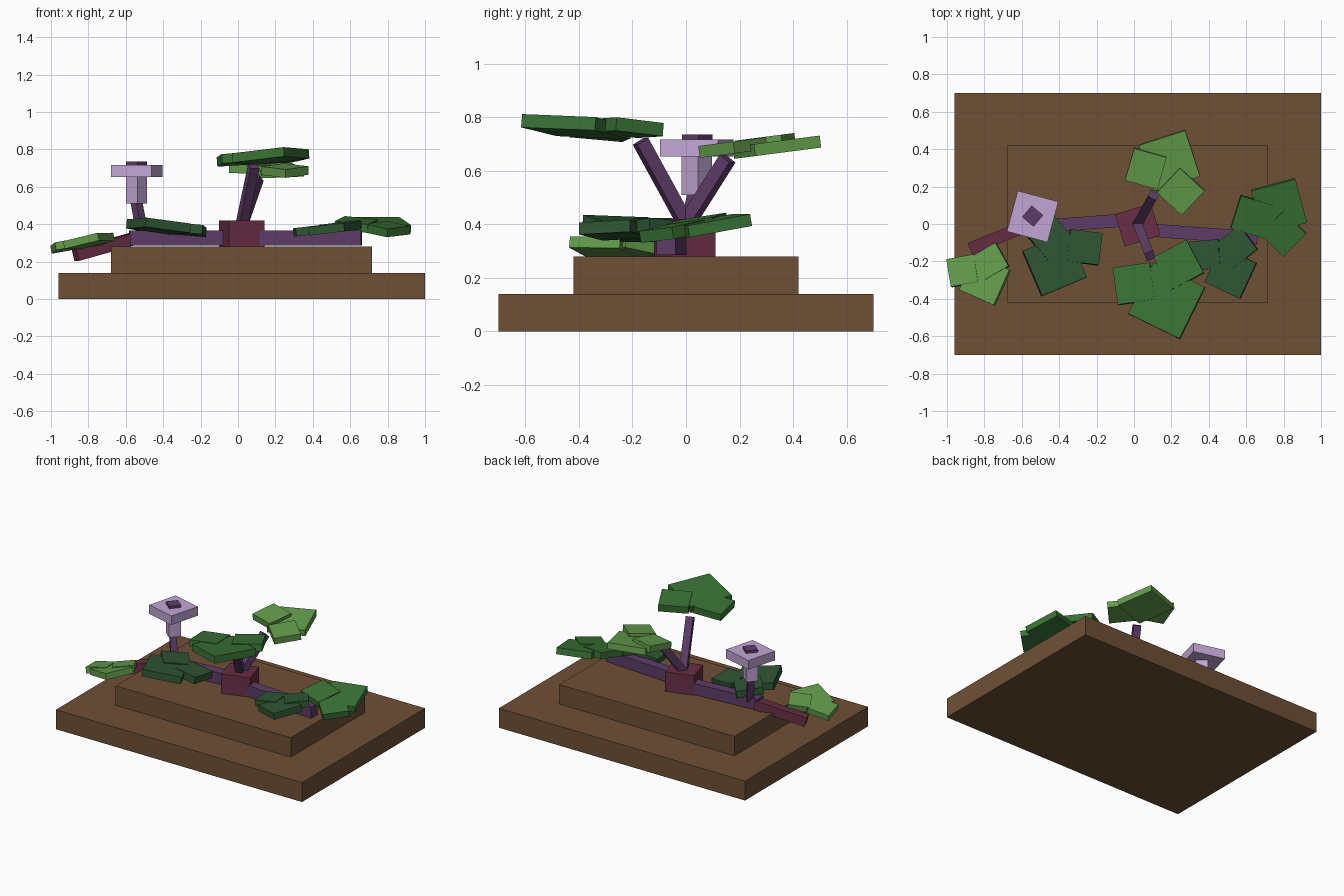
import bpy
import bmesh
from math import radians
from mathutils import Matrix, Vector

cube = bpy.data.objects.get("Cube")
if cube:
    bpy.data.objects.remove(cube, do_unlink=True)


def material(name, rgb):
    lin = [((c / 255 + 0.055) / 1.055) ** 2.4 for c in rgb] + [1]
    m = bpy.data.materials.new(name)
    m.use_nodes = True
    m.diffuse_color = lin
    m.node_tree.nodes["Principled BSDF"].inputs["Base Color"].default_value = lin
    return m


soil = material("soil_brown", (110, 80, 54))
maroon = material("root_maroon", (104, 46, 68))
purple = material("stem_purple", (94, 60, 104))
lilac = material("cap_lilac", (194, 166, 212))
light = material("leaf_light_green", (99, 156, 75))
mid = material("leaf_mid_green", (57, 115, 53))
dark = material("leaf_dark_green", (47, 86, 51))


def add_box(bm, loc, size, rot):
    bmesh.ops.create_cube(bm, size=1, matrix=Matrix.LocRotScale(Vector(loc), rot, Vector(size)))


def finish(name, bm, mat):
    mesh = bpy.data.meshes.new(name)
    bm.to_mesh(mesh)
    bm.free()
    mesh.materials.append(mat)
    obj = bpy.data.objects.new(name, mesh)
    bpy.context.collection.objects.link(obj)


def block(name, loc, size, mat, turn=0):
    bm = bmesh.new()
    add_box(bm, loc, size, Matrix.Rotation(radians(turn), 3, 'Z').to_quaternion())
    finish(name, bm, mat)


def beam(name, start, end, width, height, mat):
    a, b = Vector(start), Vector(end)
    bm = bmesh.new()
    add_box(bm, (a + b) / 2, ((b - a).length, width, height), (b - a).to_track_quat('X', 'Z'))
    finish(name, bm, mat)


def leaf_cluster(name, mat, z, thick, slope, pads, lift=0.004):
    """Square pads (x, y, side, turn) lying on one sloping plane; the first is the big one."""
    bm = bmesh.new()
    normal = Vector((-slope[0], -slope[1], 1))
    tilt = Vector((0, 0, 1)).rotation_difference(normal)
    x0, y0 = pads[0][:2]
    for i, (x, y, side, turn) in enumerate(pads):
        height = z + slope[0] * (x - x0) + slope[1] * (y - y0) + lift * (i > 0) + 0.002 * (i > 1)
        spin = Matrix.Rotation(radians(turn), 3, 'Z').to_quaternion()
        add_box(bm, (x, y, height), (side, side, thick), tilt @ spin)
    finish(name, bm, mat)


# stepped ground
block("ground_lower", (0.02, 0, 0.07), (1.96, 1.4, 0.14), soil)
block("ground_upper", (0.018, 0, 0.21), (1.395, 0.84, 0.14), soil)

# core and horizontal roots
block("core", (0.02, -0.005, 0.35), (0.2, 0.18, 0.14), maroon, 17)
beam("root_left", (0.05, -0.03, 0.325), (0.66, -0.075, 0.325), 0.07, 0.08, purple)
beam("root_right", (0, 0.025, 0.325), (-0.58, -0.02, 0.325), 0.07, 0.08, purple)
beam("root_tip", (-0.55, 0, 0.325), (-0.87, -0.13, 0.235), 0.065, 0.065, maroon)

# leaning stems
beam("stem_front", (0.02, 0, 0.4), (0.085, -0.17, 0.71), 0.05, 0.05, purple)
beam("stem_back", (0.02, 0, 0.4), (0.105, 0.155, 0.645), 0.05, 0.05, purple)

# mushroom-like bloom
beam("bloom_stem", (-0.51, 0.0, 0.34), (-0.545, 0.04, 0.53), 0.045, 0.045, purple)
block("bloom_neck", (-0.542, 0.04, 0.585), (0.08, 0.08, 0.15), lilac, -40)
block("bloom_cap", (-0.542, 0.04, 0.685), (0.225, 0.225, 0.065), lilac, -15)
block("bloom_knob", (-0.542, 0.042, 0.7), (0.08, 0.08, 0.07), purple, -40)

# leaf clusters
leaf_cluster("leaves_back", light, 0.688, 0.045, (0, 0.13),
             [(0.19, 0.34, 0.26, 18), (0.25, 0.175, 0.18, -43), (0.063, 0.297, 0.18, -16)], 0.02)
leaf_cluster("leaves_front", mid, 0.765, 0.05, (0.08, -0.08),
             [(0.175, -0.41, 0.307, -26), (0, -0.32, 0.2, 8), (0.24, -0.22, 0.2, 28)])
leaf_cluster("leaves_left_back", mid, 0.395, 0.045, (-0.05, 0.17),
             [(0.775, 0.095, 0.245, 15), (0.797, -0.05, 0.175, 45), (0.632, 0.04, 0.185, -17)])
leaf_cluster("leaves_left_front", dark, 0.378, 0.045, (0.12, 0),
             [(0.517, -0.26, 0.21, -25), (0.38, -0.165, 0.155, 5), (0.55, -0.12, 0.16, 37)])
leaf_cluster("leaves_right_front", dark, 0.39, 0.05, (-0.1, -0.08),
             [(-0.425, -0.215, 0.262, 23), (-0.265, -0.125, 0.172, -7), (-0.45, -0.07, 0.18, 40)])
leaf_cluster("leaves_right_tip", light, 0.31, 0.042, (0.2, -0.1),
             [(-0.797, -0.3, 0.207, -24), (-0.915, -0.25, 0.15, 10), (-0.765, -0.2, 0.145, 30)])
